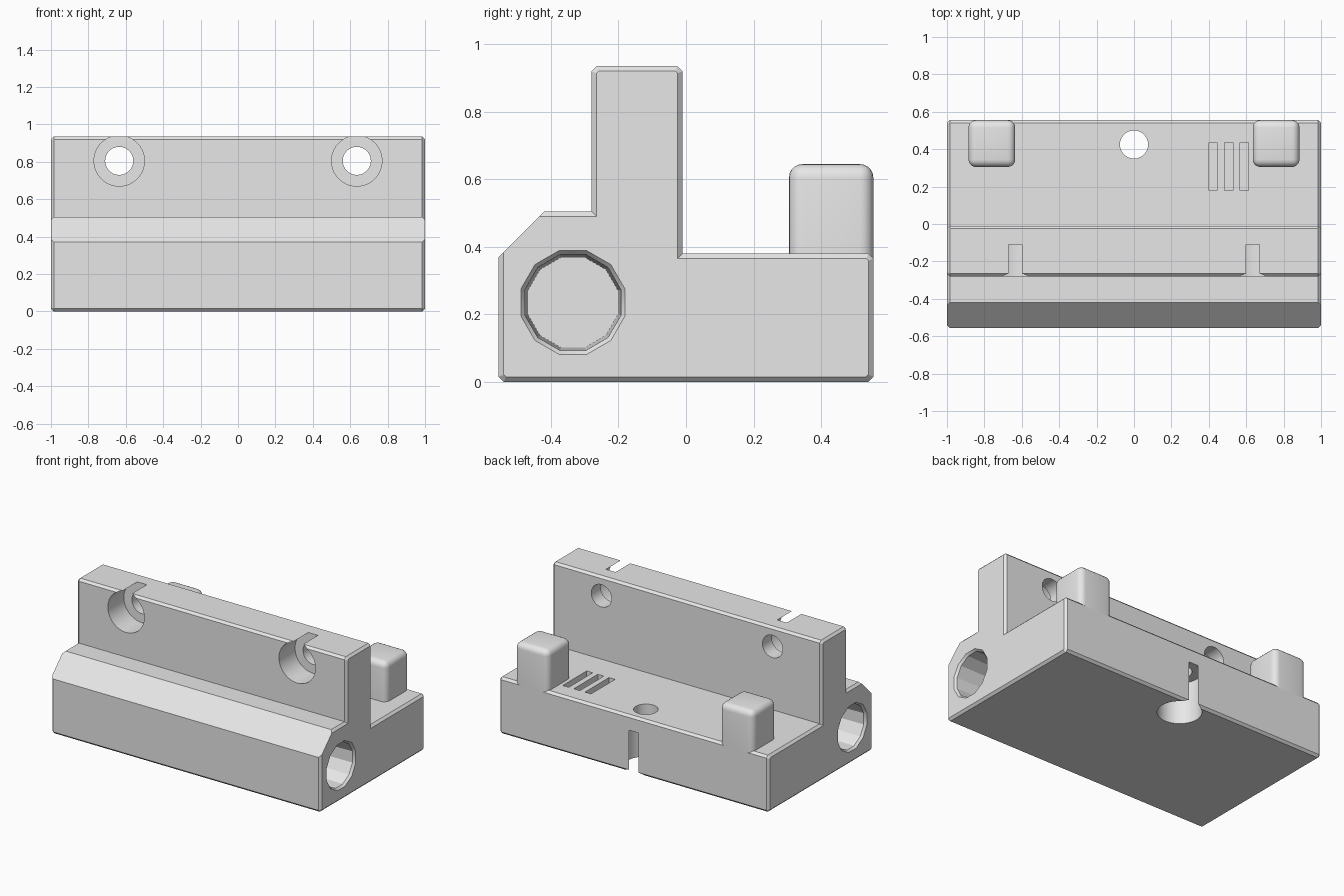
import bpy, bmesh, math
from mathutils import Matrix, Vector

old = bpy.data.objects.get("Cube")
if old:
    bpy.data.objects.remove(old, do_unlink=True)

grey = bpy.data.materials.new("light_grey")
grey.use_nodes = True
GREY = (0.8, 0.8, 0.8, 1)
grey.diffuse_color = GREY
grey.node_tree.nodes["Principled BSDF"].inputs["Base Color"].default_value = GREY


def make(name, bm):
    bmesh.ops.recalc_face_normals(bm, faces=bm.faces)
    mesh = bpy.data.meshes.new(name)
    bm.to_mesh(mesh)
    bm.free()
    mesh.materials.append(grey)
    obj = bpy.data.objects.new(name, mesh)
    bpy.context.collection.objects.link(obj)
    return obj


def prism(name, profile, half, chamfer=0):
    """Extrude a (y, z) profile along x, with optional chamfered ends."""
    bm = bmesh.new()
    face = bm.faces.new([bm.verts.new((chamfer - half, y, z)) for y, z in profile])
    ext = bmesh.ops.extrude_face_region(bm, geom=[face], use_keep_orig=True)
    verts = [v for v in ext["geom"] if isinstance(v, bmesh.types.BMVert)]
    bmesh.ops.translate(bm, verts=verts, vec=(2 * (half - chamfer), 0, 0))
    bmesh.ops.recalc_face_normals(bm, faces=bm.faces)
    if chamfer:
        ends = [f for f in bm.faces if abs(f.normal.x) > 0.9]
        bmesh.ops.inset_region(bm, faces=ends, thickness=chamfer,
                               depth=chamfer, use_even_offset=True)
    return make(name, bm)


def box(name, low, high, radius=0):
    """Box between two corners; a radius rounds all but the bottom edges."""
    low, high = Vector(low), Vector(high)
    bm = bmesh.new()
    bmesh.ops.create_cube(bm, size=1, matrix=Matrix.Translation((low + high) / 2)
                          @ Matrix.Diagonal((high - low).to_4d()))
    if radius:
        edges = [e for e in bm.edges if max(v.co.z for v in e.verts) > low.z + 0.001]
        bmesh.ops.bevel(bm, geom=edges, offset=radius, segments=5,
                        profile=0.5, affect='EDGES')
    return make(name, bm)


def drill(name, start, direction, length, r1, r2=None, sides=48):
    """Round or tapered cutter running from start along direction."""
    d = Vector(direction)
    matrix = (Matrix.Translation(Vector(start) + d * length / 2)
              @ d.to_track_quat('Z', 'Y').to_matrix().to_4x4()
              @ Matrix.Rotation(math.pi / sides, 4, 'Z'))
    bm = bmesh.new()
    bmesh.ops.create_cone(bm, cap_ends=True, segments=sides, radius1=r1,
                          radius2=r2 or r1, depth=length, matrix=matrix)
    return make(name, bm)


# Body: flat base, front ledge and upright wall
c = 0.015
BACK, FLOOR, LEDGE, TOP = 0.555, 0.38, 0.505, 0.935
WALL_F, WALL_B = -0.28, -0.01
body = prism("body", [
    (c - BACK, 0), (BACK - c, 0), (BACK, c), (BACK, FLOOR - c), (BACK - c, FLOOR),
    (WALL_B, FLOOR), (WALL_B, TOP - c), (WALL_B - c, TOP), (WALL_F + c, TOP),
    (WALL_F, TOP - c), (WALL_F, LEDGE), (-BACK, LEDGE), (-BACK, c)], 1, c)

# Sloped front edge
cutters = [prism("slope_cutter", [(-0.6, 0.325), (-0.36, 0.565), (-0.6, 0.565)], 1.1)]

for s in (-1, 1):
    # Twelve-sided sockets with a chamfered rim in both ends
    cutters.append(drill("rim_cutter", (s * (1 + c), -0.335, 0.235), (-s, 0, 0),
                         2 * c, 0.171, 0.147, 12))
    cutters.append(drill("socket_cutter", (s * 0.99, -0.335, 0.235), (-s, 0, 0),
                         0.4, 0.147, 0.138, 12))
    # Counterbored screw holes through the wall
    x, z = s * 0.635, 0.805
    cutters.append(drill("wall_bore_cutter", (x, -0.35, z), (0, 1, 0), 0.24, 0.135))
    cutters.append(drill("wall_hole_cutter", (x, -0.2, z), (0, 1, 0), 0.3, 0.075))

# Counterbored screw hole through the base, open to the back
cutters.append(drill("base_bore_cutter", (0, 0.425, -0.1), (0, 0, 1), 0.38, 0.135))
cutters.append(drill("base_hole_cutter", (0, 0.425, 0.2), (0, 0, 1), 0.3, 0.075))

# Three shallow slots in the base
for i in range(3):
    x = 0.4 + i * 0.083
    cutters.append(box("slot_cutter", (x, 0.18, FLOOR - 0.04), (x + 0.045, 0.435, 0.45)))

bpy.context.view_layer.objects.active = body
for cutter in cutters:
    cutter.hide_render = True
    mod = body.modifiers.new(cutter.name, 'BOOLEAN')
    mod.operation = 'DIFFERENCE'
    mod.solver = 'EXACT'
    mod.object = cutter
    bpy.ops.object.modifier_apply(modifier=mod.name)
    bpy.data.objects.remove(cutter, do_unlink=True)

# Rounded posts at the back corners
parts = [body]
for side, x in (("right", -0.885), ("left", 0.635)):
    parts.append(box(side + "_post", (x, 0.305, 0.36), (x + 0.25, BACK, 0.645), 0.04))

# Smooth curves, crisp edges
bpy.ops.object.select_all(action='DESELECT')
for part in parts:
    part.select_set(True)
bpy.ops.object.shade_smooth_by_angle(angle=math.radians(25))
